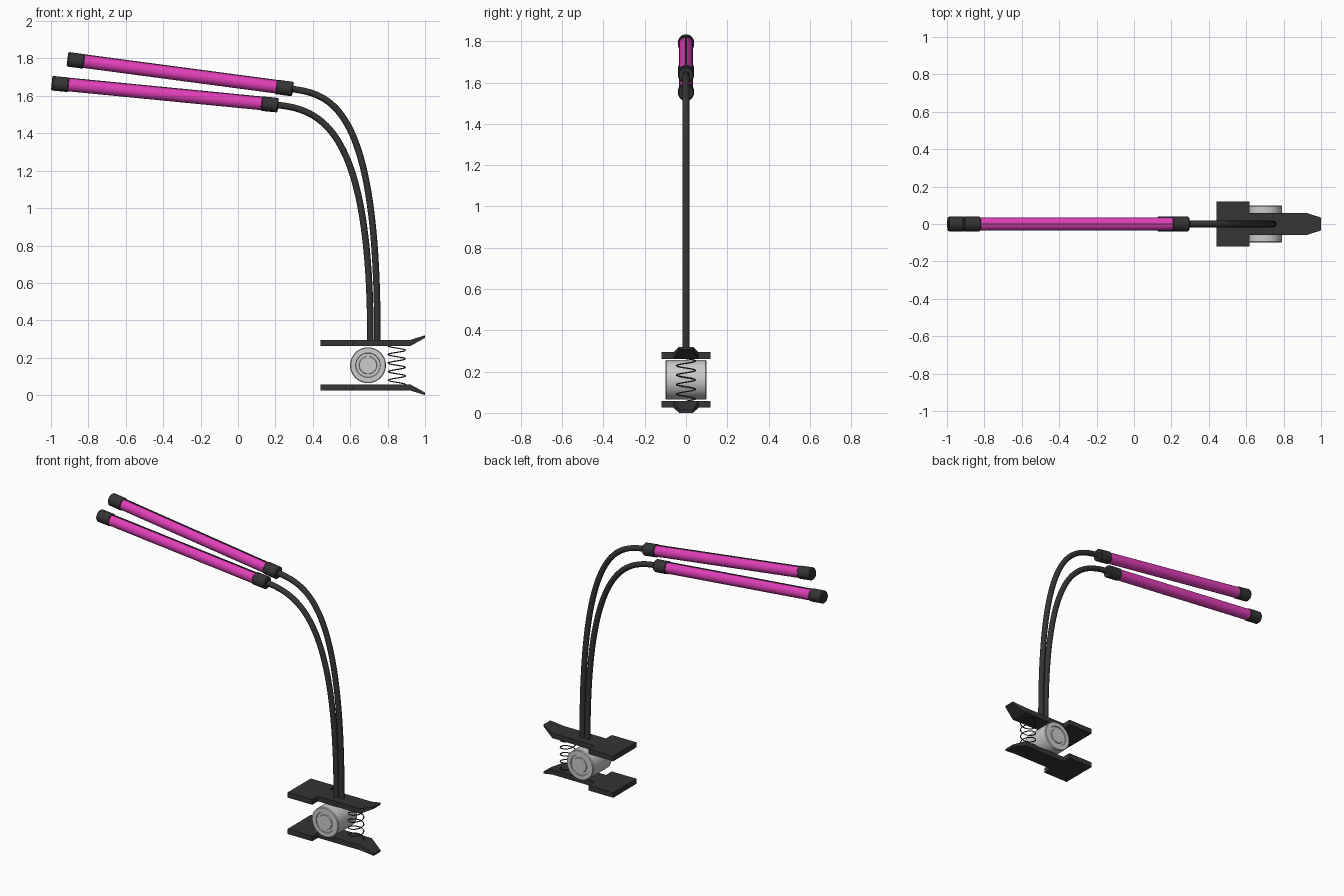
import bpy, bmesh, math
from mathutils import Vector, Matrix

if "Cube" in bpy.data.objects:
    bpy.data.objects.remove(bpy.data.objects["Cube"])


def material(name, color):
    m = bpy.data.materials.new(name)
    m.diffuse_color = color
    m.use_nodes = True
    m.node_tree.nodes["Principled BSDF"].inputs["Base Color"].default_value = m.diffuse_color
    return m


DARK = material("dark_plastic", (0.035, 0.035, 0.035, 1))
PINK = material("pink_light", (0.75, 0.05, 0.48, 1))


def finish(name, bm, mat=None, smooth=True):
    bmesh.ops.remove_doubles(bm, verts=bm.verts, dist=1e-6)
    bmesh.ops.recalc_face_normals(bm, faces=bm.faces)
    me = bpy.data.meshes.new(name)
    bm.to_mesh(me)
    bm.free()
    ob = bpy.data.objects.new(name, me)
    bpy.context.collection.objects.link(ob)
    if mat:
        me.materials.append(mat)
    if smooth:
        bpy.ops.object.select_all(action='DESELECT')
        ob.select_set(True)
        bpy.context.view_layer.objects.active = ob
        bpy.ops.object.shade_smooth_by_angle(angle=math.radians(35))
    return ob


def lathe(name, profile, origin, axis, mat=None, n=40):
    """Spin (radius, distance) points around an axis through origin."""
    bm = bmesh.new()
    vs = [bm.verts.new((r, 0, d)) for r, d in profile]
    es = [bm.edges.new(p) for p in zip(vs, vs[1:])]
    bmesh.ops.spin(bm, geom=vs + es, cent=(0, 0, 0), axis=(0, 0, 1),
                   angle=math.tau, steps=n, use_merge=True)
    rot = Vector(axis).to_track_quat('Z', 'Y').to_matrix().to_4x4()
    bm.transform(Matrix.Translation(origin) @ rot)
    return finish(name, bm, mat)


def wire(name, radius, mat, bezier=None, points=None):
    """Round wire along a Bezier (start, h1, h2, end) or a point list, as a mesh."""
    cu = bpy.data.curves.new(name, 'CURVE')
    cu.dimensions = '3D'
    cu.bevel_depth = radius
    cu.bevel_resolution = 4 if bezier else 1
    cu.use_fill_caps = True
    if bezier:
        sp = cu.splines.new('BEZIER')
        sp.bezier_points.add(1)
        sp.resolution_u = 40
        a, h1, h2, b = [Vector((x, 0, z)) for x, z in bezier]
        for p, co, l, r in ((sp.bezier_points[0], a, 2 * a - h1, h1),
                            (sp.bezier_points[1], b, h2, 2 * b - h2)):
            p.handle_left_type = p.handle_right_type = 'FREE'
            p.co, p.handle_left, p.handle_right = co, l, r
    else:
        sp = cu.splines.new('POLY')
        sp.points.add(len(points) - 1)
        for p, co in zip(sp.points, points):
            p.co = (*co, 1)
    cu.materials.append(mat)
    ob = bpy.data.objects.new(name, cu)
    bpy.context.collection.objects.link(ob)
    bpy.ops.object.select_all(action='DESELECT')
    ob.select_set(True)
    bpy.context.view_layer.objects.active = ob
    bpy.ops.object.convert(target='MESH')
    bpy.ops.object.shade_smooth_by_angle(angle=math.radians(40))


def lamp(prefix, left, right):
    """Light tube with a cap on each end and a thin dark seam on top."""
    a, b = Vector((left[0], 0, left[1])), Vector((right[0], 0, right[1]))
    d = (b - a).normalized()
    length = (b - a).length
    lathe(prefix + "_light_tube", [(0, .05), (.035, .05), (.035, length - .05), (0, length - .05)], a, d, PINK)
    cap = [(0, 0), (.034, 0), (.039, .006), (.039, .086), (.036, .09), (0, .09)]
    lathe(prefix + "_outer_cap", cap, a, d, DARK)
    lathe(prefix + "_inner_cap", cap, b, -d, DARK)
    bm = bmesh.new()
    bmesh.ops.create_cube(bm, size=1)
    bm.transform(Matrix.Translation((a + b) / 2) @ d.to_track_quat('X', 'Z').to_matrix().to_4x4()
                 @ Matrix.Translation((0, 0, .034)) @ Matrix.Diagonal((length - .12, .008, .008, 1)))
    finish(prefix + "_tube_seam", bm, DARK, False)


lamp("upper", (-.912, 1.796), (.294, 1.636))
lamp("lower", (-.996, 1.668), (.215, 1.55))

# Bent arms
wire("upper_arm", .0175, DARK, bezier=[(.745, .27), (.752, 1.55), (.5, 1.61), (.28, 1.638)])
wire("lower_arm", .0175, DARK, bezier=[(.708, .27), (.712, 1.42), (.45, 1.53), (.2, 1.552)])


# Clamp jaws: stations of (x, half width, inner z, outer z) measured from mid height
MID = .16
STATIONS = [(.44, .119), (.617, .119), (.617, .06), (.92, .06), (1.0, .034)]


def jaw(name, sign):
    outline = STATIONS + [(x, -y) for x, y in reversed(STATIONS)]
    bm = bmesh.new()

    def ring(flat, tip):
        return [bm.verts.new((x, y, MID + sign * (tip if x > .95 else flat))) for x, y in outline]
    inner, outer = ring(.102, .146), ring(.135, .16)
    n = len(outline)
    for i in range(n):
        j = (i + 1) % n
        bm.faces.new((inner[i], inner[j], outer[j], outer[i]))
    # caps split into head, neck and bent tip
    for r in (inner, outer):
        bm.faces.new((r[0], r[1], r[2], r[7], r[8], r[9]))
        bm.faces.new((r[2], r[3], r[6], r[7]))
        bm.faces.new((r[3], r[4], r[5], r[6]))
    finish(name, bm, DARK, False)


jaw("upper_jaw", 1)
jaw("lower_jaw", -1)

# Pivot drum with stepped rings on both ends
half = [(.096, .094), (.092, .099), (.066, .099), (.064, .093), (.048, .093), (.046, .099), (0, .099)]
lathe("pivot_drum", [(r, -d) for r, d in reversed(half)] + half, (.695, 0, MID), (0, 1, 0), n=48)

# Clamp spring
TURNS, STEPS = 4.5, 24
count = int(TURNS * STEPS)
wire("clamp_spring", .0032, DARK, points=[
    (.849 + .046 * math.cos(math.tau * i / STEPS), .046 * math.sin(math.tau * i / STEPS),
     .057 + .206 * i / count) for i in range(count + 1)])
